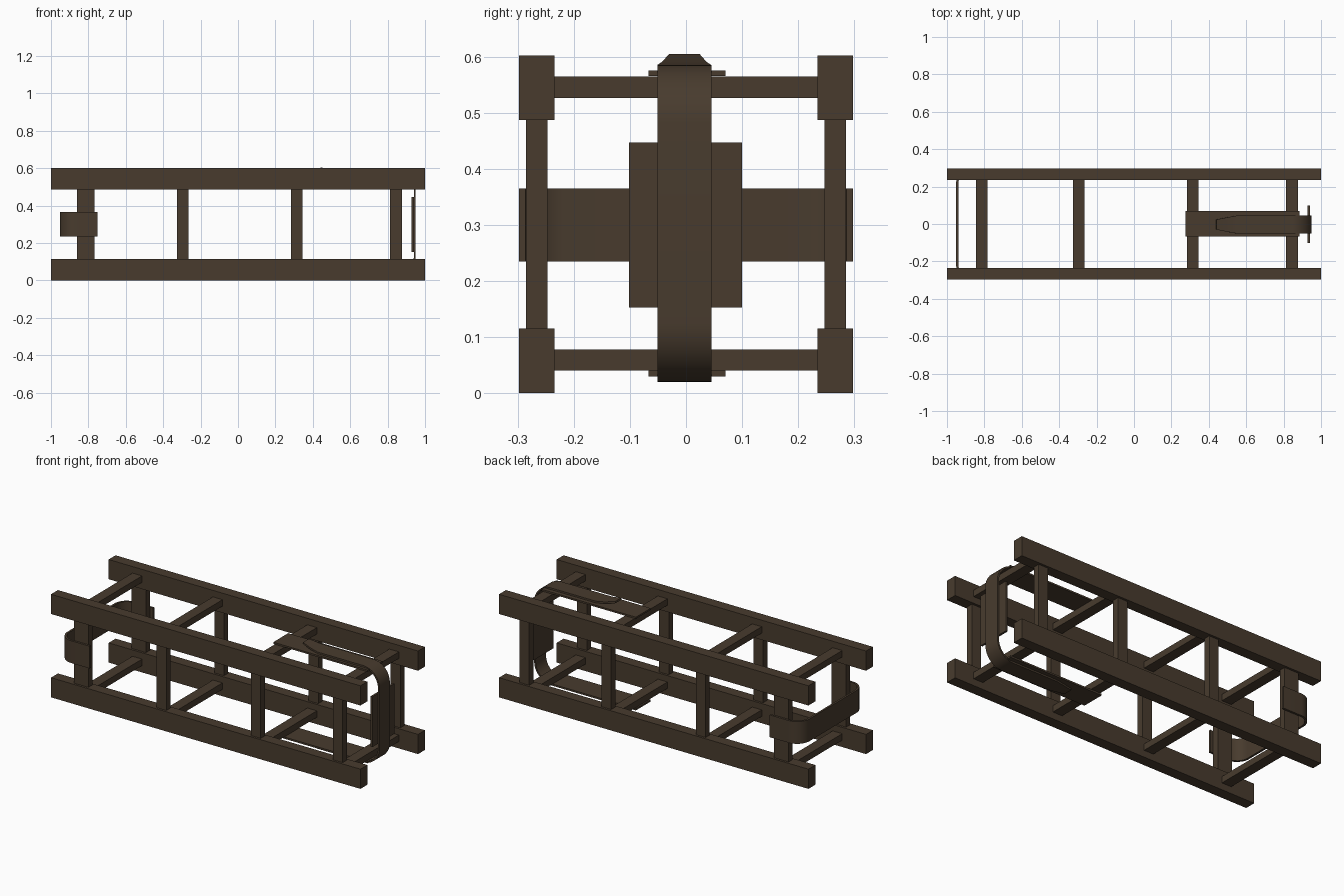
import bpy, bmesh
from math import radians
from mathutils import Vector

cube = bpy.data.objects.get("Cube")
if cube:
    bpy.data.objects.remove(cube, do_unlink=True)

wood = bpy.data.materials.new("dark brown")
wood.use_nodes = True
colour = (0.065, 0.044, 0.027, 1)
wood.diffuse_color = colour
wood.node_tree.nodes["Principled BSDF"].inputs["Base Color"].default_value = colour


def finish(name, bm):
    mesh = bpy.data.meshes.new(name)
    bmesh.ops.recalc_face_normals(bm, faces=bm.faces)
    bm.to_mesh(mesh)
    bm.free()
    mesh.materials.append(wood)
    obj = bpy.data.objects.new(name, mesh)
    bpy.context.collection.objects.link(obj)
    return obj


def box(name, low, high):
    low, high = Vector(low), Vector(high)
    bm = bmesh.new()
    bmesh.ops.create_cube(bm, size=1)
    for v in bm.verts:
        v.co = v.co * (high - low) + (low + high) / 2
    return finish(name, bm)


def fillet(before, corner, after, radius, steps=8):
    """Points of a rounded corner."""
    c = Vector(corner)
    a = c + (Vector(before) - c).normalized() * radius
    b = c + (Vector(after) - c).normalized() * radius
    centre = a + b - c
    arc = [(a - centre) * (1 - i / steps) + (b - centre) * (i / steps)
           for i in range(steps + 1)]
    return [centre + p.normalized() * radius for p in arc]


def strap(name, path, half_widths, place, thickness):
    """Bent flat strip following a 2D path."""
    bm = bmesh.new()
    rows = [[bm.verts.new(place(p[0], p[1], s * h)) for s in (-1, 1)]
            for p, h in zip(path, half_widths)]
    for a, b in zip(rows, rows[1:]):
        bm.faces.new((a[0], a[1], b[1], b[0]))
    obj = finish(name, bm)
    mod = obj.modifiers.new("thickness", "SOLIDIFY")
    mod.thickness = thickness
    mod.offset = 0
    mod.use_even_offset = True
    bpy.ops.object.select_all(action="DESELECT")
    obj.select_set(True)
    bpy.context.view_layer.objects.active = obj
    bpy.ops.object.modifier_apply(modifier=mod.name)
    bpy.ops.object.shade_smooth_by_angle(angle=radians(30))
    return obj


# Long rails
for level, z0, z1 in (("lower", 0, 0.115), ("upper", 0.487, 0.602)):
    box(f"{level}_front_rail", (-1, -0.298, z0), (1, -0.234, z1))
    box(f"{level}_back_rail", (-1, 0.234, z0), (1, 0.298, z1))

# Posts and cross bars, the first pair of posts being wider
for i, x in enumerate((-0.815, -0.295, 0.315, 0.845)):
    h = 0.047 if i == 0 else 0.031
    for side, s in (("front", -1), ("back", 1)):
        y0, y1 = sorted((s * 0.247, s * 0.285))
        box(f"{side}_post_{i + 1}", (x - h, y0, 0.11), (x + h, y1, 0.49))
    for level, z in (("lower", 0.04), ("upper", 0.526)):
        box(f"{level}_cross_bar_{i + 1}", (x - 0.031, -0.24, z), (x + 0.031, 0.24, z + 0.038))

# Backing plates under the end strap
box("upper_plate", (0.275, -0.067, 0.565), (0.885, 0.07, 0.575))
box("lower_plate", (0.275, -0.067, 0.03), (0.885, 0.07, 0.04))
box("end_plate", (0.928, -0.102, 0.153), (0.94, 0.1, 0.447))

# Tapered strap wrapping the right end, its upper tip lifted
low, high, end = 0.025, 0.58, 0.945
path = [(0.44, low), (0.55, low)]
path += fillet((0.5, low), (end, low), (end, 0.3), 0.1)
path += fillet((end, 0.3), (end, high), (0.5, high), 0.1)
path += [(0.55, high), (0.5, 0.586), (0.44, 0.6)]
widths = [0.027] + [0.048] * (len(path) - 3) + [0.039, 0.027]
strap("end_strap", path, widths, lambda a, b, w: (a, w - 0.003, b), 0.01)

# Band wrapping the left end and the outside of the wide posts
back, side = -0.945, 0.292
corner = fillet((-0.75, side), (back, side), (back, 0), 0.075)
half = [Vector((-0.75, side))] + corner
path = half + [Vector((p.x, -p.y)) for p in reversed(half)]
strap("side_band", path, [0.065] * len(path), lambda a, b, w: (a, b, 0.3 + w), 0.012)
